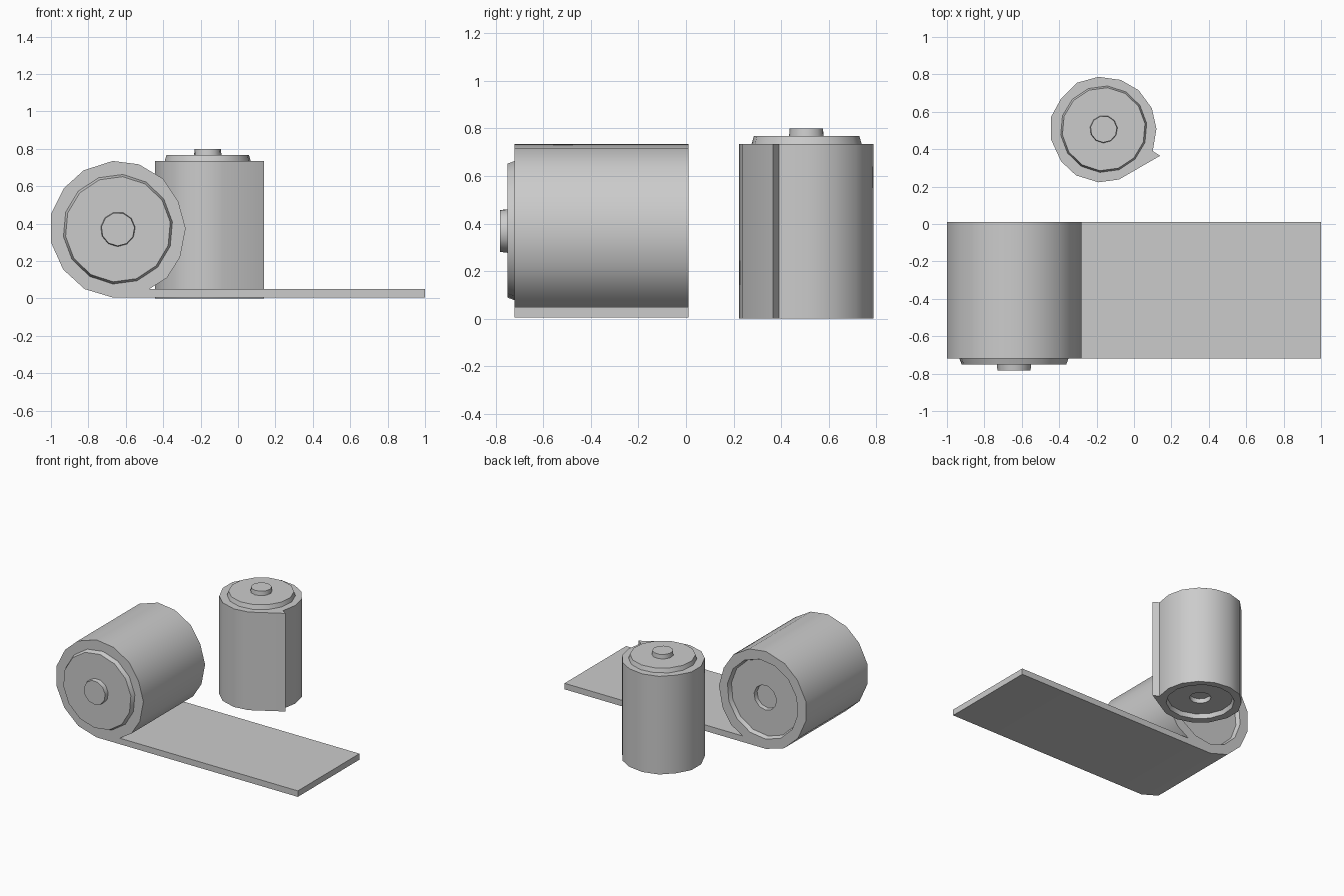
import bpy, bmesh
from math import sin, cos, tau, radians
from mathutils import Matrix

if "Cube" in bpy.data.objects:
    bpy.data.objects.remove(bpy.data.objects["Cube"])


def circle(c, r, n, phase=0.0):
    return [(c[0] + r * cos(tau * (i + phase) / n), c[1] + r * sin(tau * (i + phase) / n))
            for i in range(n)]


def make_roll(name, outline, z0, z1, centre, r_disc, r_core, step, matrix):
    """Rolled mat along local z: layers pushed out at the top, sunk in at the bottom."""
    bm = bmesh.new()

    def ring(points, z):
        vs = [bm.verts.new((x, y, z)) for x, y in points]
        return vs, [bm.edges.new((vs[i - 1], vs[i])) for i in range(len(vs))]

    def wall(a, b):
        for i in range(len(a[0])):
            bm.faces.new((a[0][i - 1], a[0][i], b[0][i], b[0][i - 1]))

    def flat(a, b):
        bmesh.ops.triangle_fill(bm, edges=a[1] + b[1], use_beauty=True)

    # outer layer
    ends = [ring(outline, z0), ring(outline, z1)]
    wall(*ends)
    # middle layer and core at each end, both shifted the same way
    for end, z in zip(ends, (z0, z1)):
        disc_a = ring(circle(centre, r_disc, 14, 0.3), z)
        disc_b = ring(circle(centre, r_disc * 0.96, 14, 0.3), z + step)
        core_a = ring(circle(centre, r_core, 11, 0.2), z + step)
        core_b = ring(circle(centre, r_core * 0.96, 11, 0.2), z + 2 * step)
        flat(end, disc_a)
        wall(disc_a, disc_b)
        flat(disc_b, core_a)
        wall(core_a, core_b)
        bm.faces.new(core_b[0])

    bmesh.ops.recalc_face_normals(bm, faces=bm.faces)
    bm.transform(matrix)
    mesh = bpy.data.meshes.new(name)
    bm.to_mesh(mesh)
    bm.free()
    ob = bpy.data.objects.new(name, mesh)
    bpy.context.collection.objects.link(ob)
    bpy.ops.object.select_all(action='DESELECT')
    ob.select_set(True)
    bpy.context.view_layer.objects.active = ob
    bpy.ops.object.shade_smooth_by_angle(angle=radians(35))
    return ob


# Lying roll with its loose end spread along the ground (x, z profile)
lying = [(-1.0, 0.30), (-0.935, 0.155), (-0.82, 0.05), (-0.67, 0.005), (1.0, 0.005),
         (1.0, 0.05), (-0.475, 0.05), (-0.38, 0.11), (-0.31, 0.22), (-0.28, 0.375),
         (-0.32, 0.52), (-0.40, 0.64), (-0.53, 0.717), (-0.67, 0.735), (-0.825, 0.685),
         (-0.93, 0.59), (-1.0, 0.45)]
make_roll("unrolled_mat", lying, -0.01, 0.72, (-0.642, 0.37), 0.294, 0.093, 0.031,
          Matrix.Rotation(radians(90), 4, 'X'))

# Standing roll with a small loose flap (x, y profile)
standing = [(-0.19, 0.787), (-0.305, 0.755), (-0.39, 0.67), (-0.445, 0.57), (-0.445, 0.455),
            (-0.39, 0.335), (-0.31, 0.26), (-0.19, 0.223), (-0.08, 0.238), (0.14, 0.365),
            (0.10, 0.39), (0.12, 0.51), (0.095, 0.62), (0.025, 0.715), (-0.07, 0.77)]
make_roll("standing_mat", standing, 0.0, 0.735, (-0.162, 0.507), 0.232, 0.074, 0.032,
          Matrix.Identity(4))
